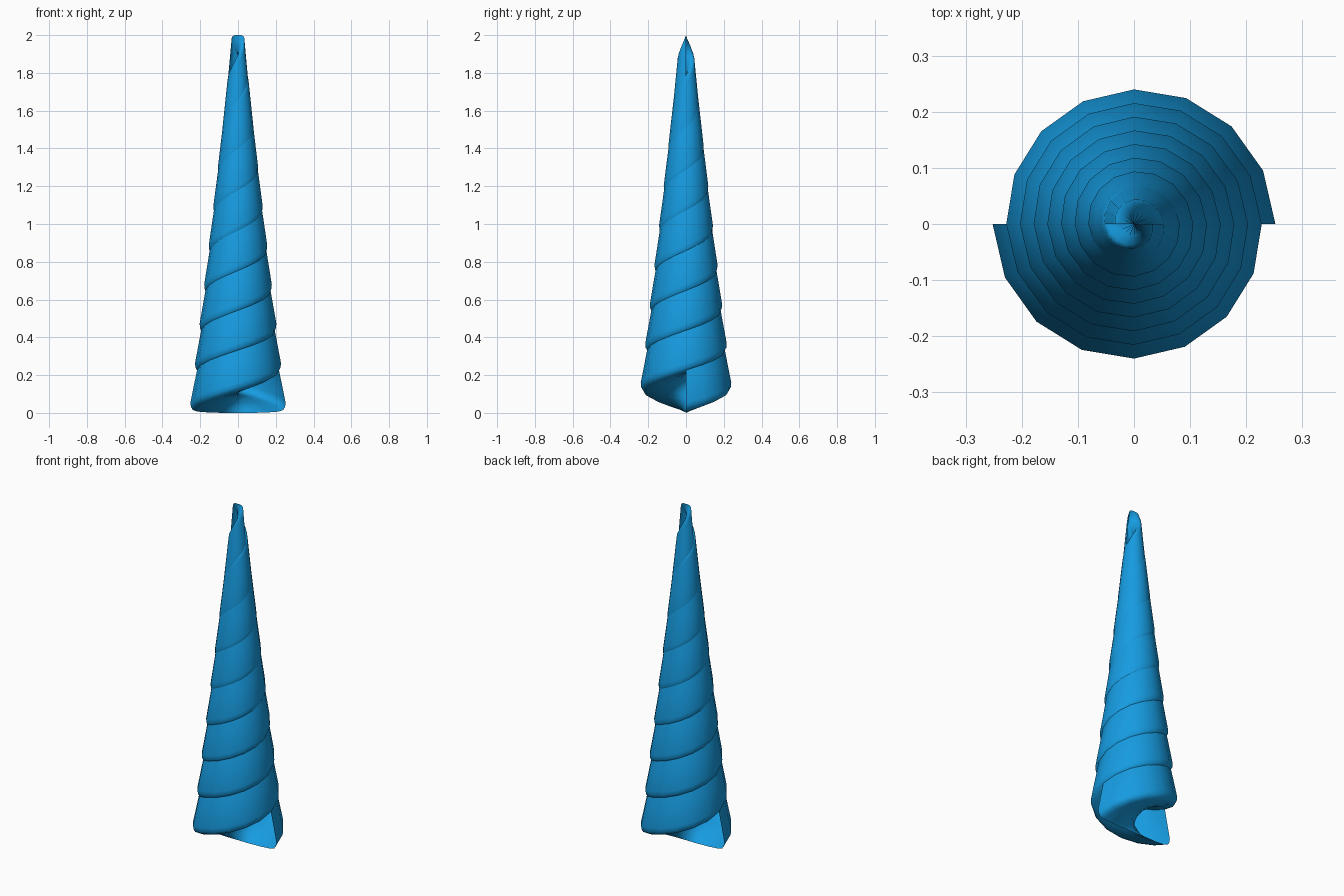
import bpy, bmesh, math

if "Cube" in bpy.data.objects:
    bpy.data.objects.remove(bpy.data.objects["Cube"])

HALF_TURNS = 8          # half revolutions from base to tip
STEPS = HALF_TURNS * 8  # 16 steps per full turn
HEIGHT = 0.33           # height of the swept section
RISE = 2.0 - HEIGHT


def section(t):
    """Rounded slab outline (x, z), tapered for sweep position t in 0..1."""
    low = 0.252 + (0.057 - 0.252) * t
    top = 0.205 + (0.036 - 0.205) * t
    h = HEIGHT
    half = [(0.3 * low, 0.0), (0.6 * low, 0.002), (0.86 * low, 0.007),
            (0.95 * low, 0.016), (0.99 * low, 0.032), (low, 0.055),
            (0.5 * (low + top), 0.17), (top, h - 0.045),
            (0.94 * top, h - 0.018), (0.8 * top, h - 0.005), (0.45 * top, h)]
    return ([(0, 0)] + half + [(0, h)] + [(-x, z) for x, z in reversed(half)])


# Twisted horn: one slab section swept up and around the axis, ends left open
bm = bmesh.new()
rings = []
for i in range(STEPS + 1):
    t = i / STEPS
    a = math.pi * HALF_TURNS * t
    rings.append([bm.verts.new((x * math.cos(a), x * math.sin(a), z + RISE * t))
                  for x, z in section(t)])
for lower, upper in zip(rings, rings[1:]):
    n = len(lower)
    for j in range(n):
        k = (j + 1) % n
        bm.faces.new((lower[j], lower[k], upper[k], upper[j]))
bmesh.ops.recalc_face_normals(bm, faces=bm.faces[:])
for f in bm.faces:
    f.smooth = True

mesh = bpy.data.meshes.new("spiral_horn")
bm.to_mesh(mesh)
bm.free()
horn = bpy.data.objects.new("spiral_horn", mesh)
bpy.context.collection.objects.link(horn)

# Blue colour
blue = bpy.data.materials.new("horn_blue")
blue.diffuse_color = (0.008, 0.33, 0.75, 1.0)
blue.use_nodes = True
blue.node_tree.nodes["Principled BSDF"].inputs["Base Color"].default_value = blue.diffuse_color
mesh.materials.append(blue)
